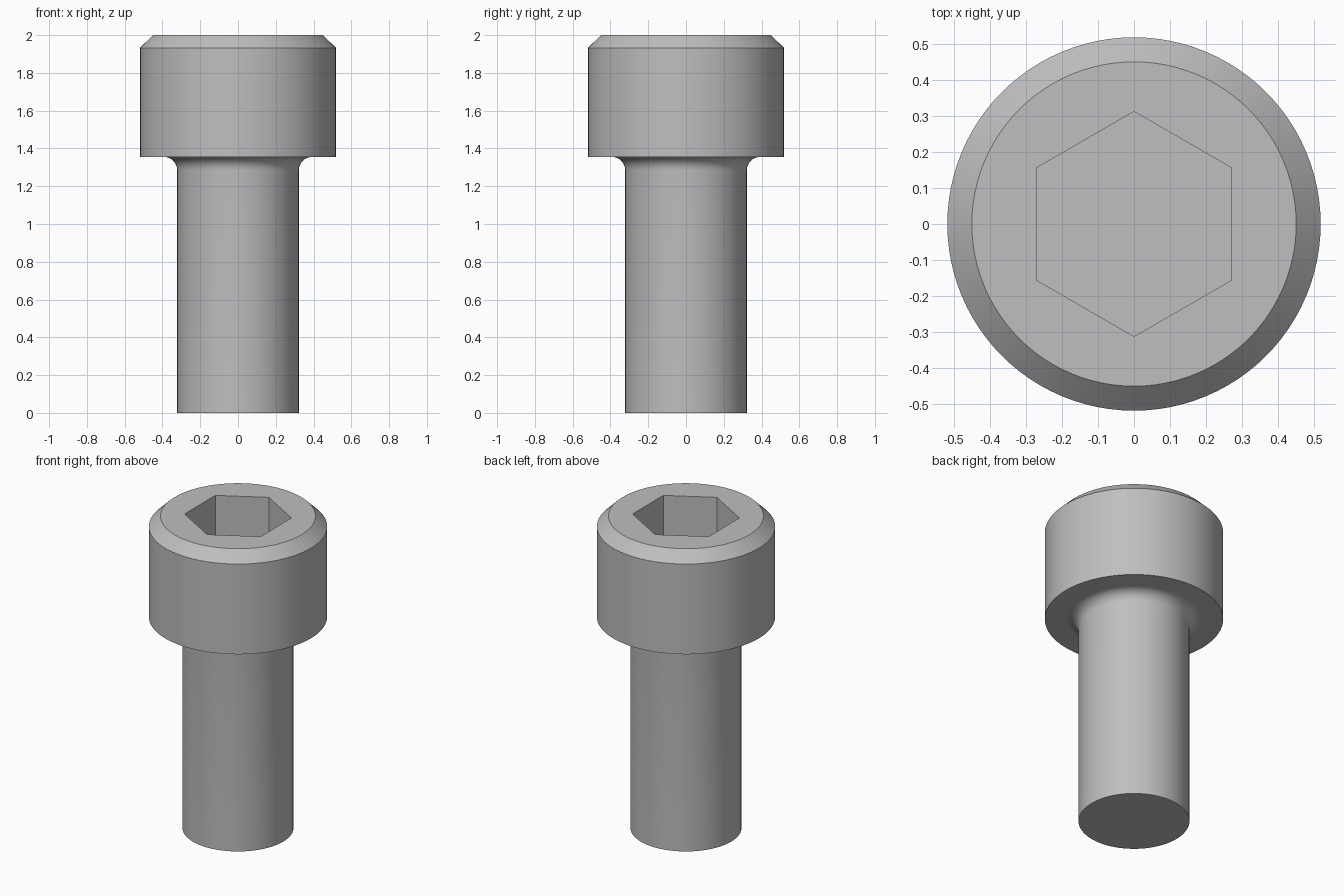
import bpy, bmesh, math

cube = bpy.data.objects.get("Cube")
if cube:
    bpy.data.objects.remove(cube, do_unlink=True)

SEGMENTS = 96            # divisible by six so the socket corners line up
SHANK_R, HEAD_R, TOP_R = 0.322, 0.518, 0.45
HEAD_Z, CHAMFER_Z, TOP_Z = 1.355, 1.933, 2.0
FILLET = 0.07
SOCKET_R, SOCKET_DEPTH = 0.312, 0.32

# Steel material
steel = bpy.data.materials.new("steel grey")
steel.use_nodes = True
colour = (0.52, 0.52, 0.52, 1)
steel.diffuse_color = colour
steel.node_tree.nodes["Principled BSDF"].inputs["Base Color"].default_value = colour


def ring(bm, radius, z, count):
    """Ring of vertices starting at 30 degrees."""
    step = 2 * math.pi / count
    return [bm.verts.new((radius * math.cos(math.pi / 6 + i * step),
                          radius * math.sin(math.pi / 6 + i * step), z))
            for i in range(count)]


def bridge(bm, lower, upper):
    """Join two rings of equal size with quads."""
    n = len(lower)
    for i in range(n):
        j = (i + 1) % n
        bm.faces.new((lower[i], lower[j], upper[j], upper[i]))


# Profile from the shank end up: straight shank, fillet, head, chamfer
profile = [(SHANK_R, 0)]
for k in range(9):
    a = k / 8 * math.pi / 2
    profile.append((SHANK_R + FILLET * (1 - math.cos(a)),
                    HEAD_Z - FILLET * (1 - math.sin(a))))
profile += [(HEAD_R, HEAD_Z), (HEAD_R, CHAMFER_Z), (TOP_R, TOP_Z)]

bm = bmesh.new()
rings = [ring(bm, r, z, SEGMENTS) for r, z in profile]
for lower, upper in zip(rings, rings[1:]):
    bridge(bm, lower, upper)
bm.faces.new(rings[0][::-1])

# Flat top around the hexagon: one face per socket side
hex_top = ring(bm, SOCKET_R, TOP_Z, 6)
hex_floor = ring(bm, SOCKET_R, TOP_Z - SOCKET_DEPTH, 6)
span = SEGMENTS // 6
for s in range(6):
    arc = [rings[-1][(s * span + i) % SEGMENTS] for i in range(span + 1)]
    bm.faces.new(arc + [hex_top[(s + 1) % 6], hex_top[s]])

# Socket walls and floor
bridge(bm, hex_top, hex_floor)
bm.faces.new(hex_floor)
bmesh.ops.recalc_face_normals(bm, faces=bm.faces[:])

mesh = bpy.data.meshes.new("socket_head_screw")
bm.to_mesh(mesh)
bm.free()
mesh.materials.append(steel)
screw = bpy.data.objects.new("socket_head_screw", mesh)
bpy.context.collection.objects.link(screw)

# Smooth round walls, crisp rims and socket edges
bpy.ops.object.select_all(action="DESELECT")
screw.select_set(True)
bpy.context.view_layer.objects.active = screw
bpy.ops.object.shade_smooth_by_angle(angle=math.radians(30))
